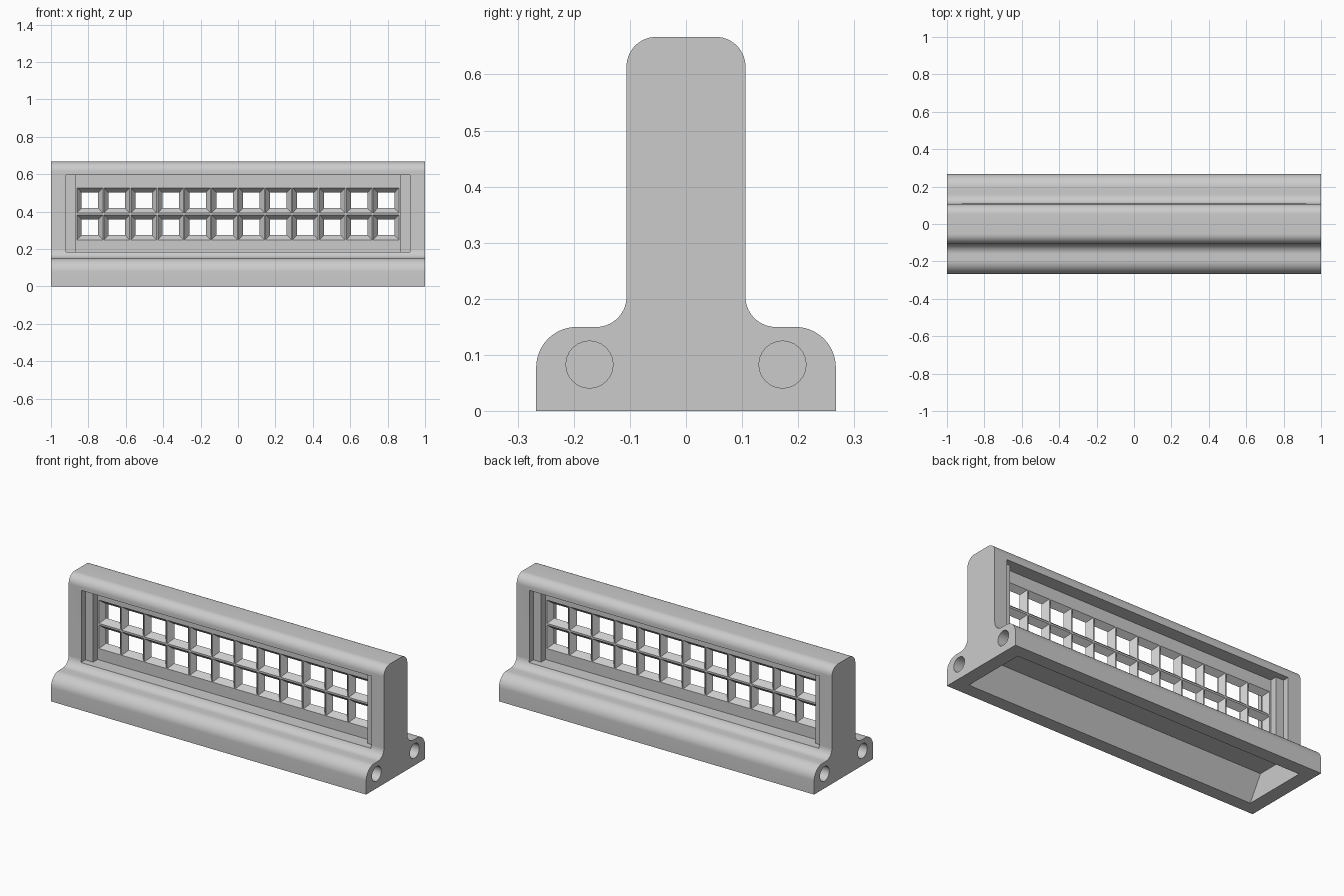
import bpy, bmesh, math

if "Cube" in bpy.data.objects:
    bpy.data.objects.remove(bpy.data.objects["Cube"], do_unlink=True)

grey = bpy.data.materials.new("plain grey")
grey.use_nodes = True
COLOUR = (0.6, 0.6, 0.6, 1)
grey.diffuse_color = COLOUR
grey.node_tree.nodes["Principled BSDF"].inputs["Base Color"].default_value = COLOUR


def make_object(name, bm):
    bmesh.ops.recalc_face_normals(bm, faces=bm.faces)
    mesh = bpy.data.meshes.new(name)
    bm.to_mesh(mesh)
    bm.free()
    mesh.materials.append(grey)
    obj = bpy.data.objects.new(name, mesh)
    bpy.context.collection.objects.link(obj)
    return obj


def loft(bm, rings):
    """Skin a list of equal-length point rings into a closed solid."""
    loops = [[bm.verts.new(p) for p in ring] for ring in rings]
    for a, b in zip(loops, loops[1:]):
        for i in range(len(a)):
            j = (i + 1) % len(a)
            bm.faces.new((a[i], a[j], b[j], b[i]))
    bm.faces.new(loops[0])
    bm.faces.new(loops[-1])


def rect_xz(x, z, hx, hz, y):
    return [(x - hx, y, z - hz), (x + hx, y, z - hz), (x + hx, y, z + hz), (x - hx, y, z + hz)]


def rect_xy(hx, hy, z):
    return [(-hx, -hy, z), (hx, -hy, z), (hx, hy, z), (-hx, hy, z)]


def arc(cy, cz, r, start, end, steps=14):
    angles = [math.radians(start + (end - start) * i / steps) for i in range(steps + 1)]
    return [(cy + r * math.cos(a), cz + r * math.sin(a)) for a in angles]


def cut(target, bm):
    cutter = make_object("cutter", bm)
    cutter.hide_render = True
    mod = target.modifiers.new("cut", "BOOLEAN")
    mod.operation = "DIFFERENCE"
    mod.solver = "EXACT"
    mod.object = cutter
    bpy.context.view_layer.objects.active = target
    bpy.ops.object.modifier_apply(modifier=mod.name)
    bpy.data.objects.remove(cutter, do_unlink=True)


# Barrier body: rounded upright wall flowing into a wide foot
WALL, FOOT, TOP = 0.106, 0.267, 0.667
half = [(FOOT, 0)]
half += arc(FOOT - 0.072, 0.078, 0.072, 0, 90)
half += arc(WALL + 0.054, 0.204, 0.054, 270, 180)
half += arc(WALL - 0.053, TOP - 0.053, 0.053, 0, 90)
profile = half + [(-y, z) for y, z in reversed(half)]
bm = bmesh.new()
loft(bm, [[(x, y, z) for y, z in profile] for x in (-1, 1)])
body = make_object("barrier_body", bm)

# Stepped recess on both broad sides
PANEL_Z, PANEL_HZ, PANEL_Y = 0.39, 0.206, 0.03
for half_width, depth in ((0.92, 0.07), (0.87, PANEL_Y)):
    bm = bmesh.new()
    for side in (-1, 1):
        loft(bm, [rect_xz(0, PANEL_Z, half_width, PANEL_HZ, side * y) for y in (depth, 0.3)])
    cut(body, bm)

# Lattice openings, narrowest at mid thickness
bm = bmesh.new()
for col in range(12):
    for z in (0.316, 0.46):
        x = (col - 5.5) * 0.144
        loft(bm, [rect_xz(x, z, 0.044 + 0.83 * abs(y), 0.041 + 0.86 * abs(y), y)
                  for y in (-PANEL_Y - 0.001, 0, PANEL_Y + 0.001)])
cut(body, bm)

# Tapered hollow under the foot
bm = bmesh.new()
loft(bm, [rect_xy(0.92, 0.19 + 0.006, -0.01), rect_xy(0.92, 0.11, 0.135)])
cut(body, bm)

# Blind round sockets in both ends
bm = bmesh.new()
for end in (-1, 1):
    for side in (-1, 1):
        ring = arc(side * 0.172, 0.083, 0.042, 0, 345, 23)
        loft(bm, [[(end * x, y, z) for y, z in ring] for x in (0.94, 1.05)])
cut(body, bm)

# Smooth curves, sharp edges
bpy.ops.object.select_all(action="DESELECT")
body.select_set(True)
bpy.context.view_layer.objects.active = body
bpy.ops.object.shade_smooth_by_angle(angle=math.radians(30))
